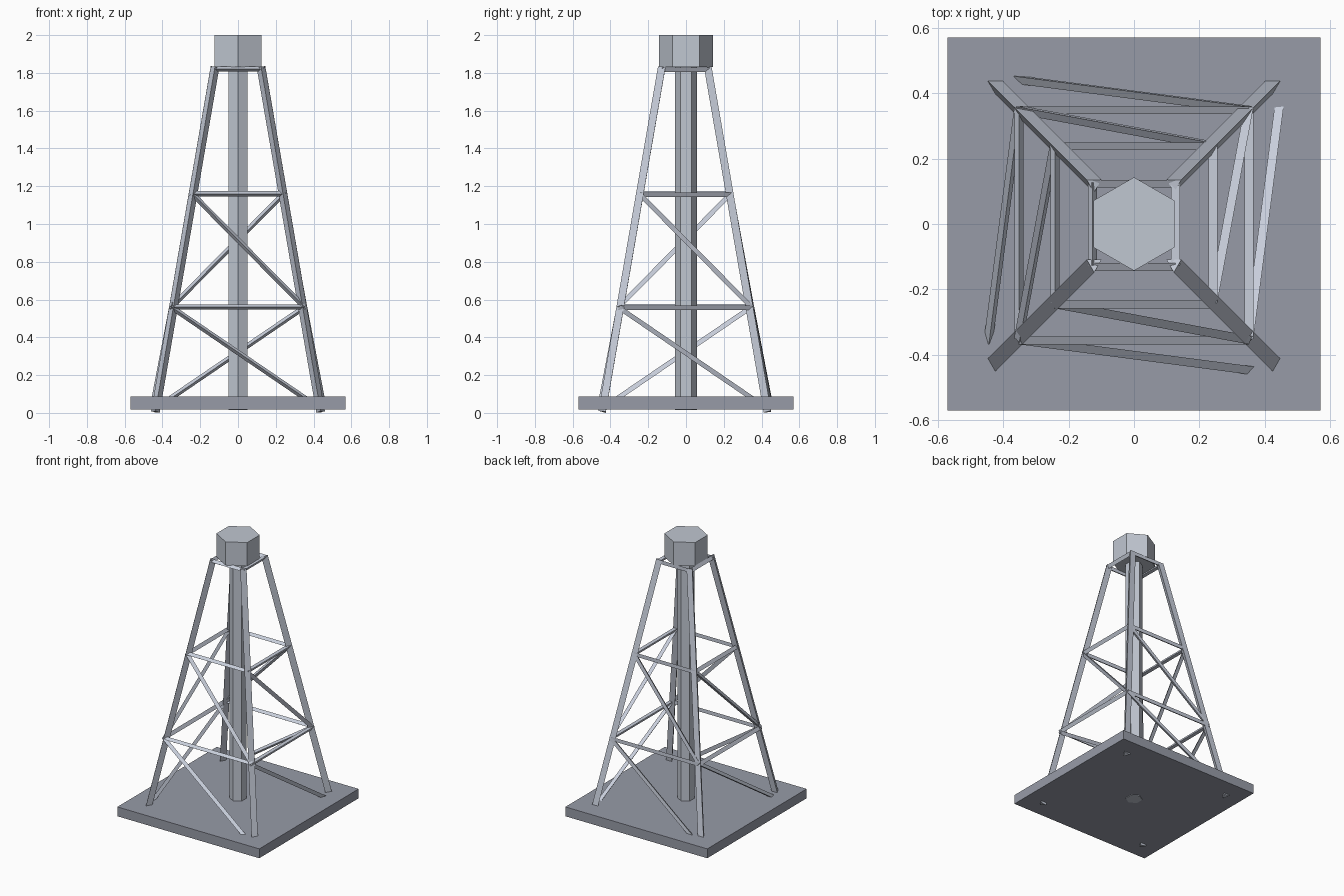
import bpy
import bmesh
from math import sin, cos, tau
from mathutils import Vector

if "Cube" in bpy.data.objects:
    bpy.data.objects.remove(bpy.data.objects["Cube"], do_unlink=True)


def material(name, rgb):
    mat = bpy.data.materials.new(name)
    mat.use_nodes = True
    color = (*rgb, 1)
    mat.diffuse_color = color
    mat.node_tree.nodes["Principled BSDF"].inputs["Base Color"].default_value = color
    return mat


concrete = material("dark grey base", (0.31, 0.33, 0.39))
steel = material("light steel", (0.58, 0.62, 0.71))
grey = material("grey metal", (0.53, 0.57, 0.64))


def add_object(name, bm, mat):
    bmesh.ops.recalc_face_normals(bm, faces=bm.faces)
    mesh = bpy.data.meshes.new(name)
    bm.to_mesh(mesh)
    bm.free()
    mesh.materials.append(mat)
    obj = bpy.data.objects.new(name, mesh)
    bpy.context.collection.objects.link(obj)
    return obj


def beam(name, start, end, radius, sides, mat):
    """Prism between two points, with its first edge towards the front."""
    start, end = Vector(start), Vector(end)
    turn = Vector((0, 0, 1)).rotation_difference(end - start)
    ring = [turn @ Vector((radius * sin(tau * i / sides),
                           -radius * cos(tau * i / sides), 0))
            for i in range(sides)]
    bm = bmesh.new()
    low = [bm.verts.new(start + v) for v in ring]
    high = [bm.verts.new(end + v) for v in ring]
    bm.faces.new(low)
    bm.faces.new(high)
    for i in range(sides):
        j = (i + 1) % sides
        bm.faces.new((low[i], low[j], high[j], high[i]))
    return add_object(name, bm, mat)


# Base slab
bm = bmesh.new()
bmesh.ops.create_cube(bm, size=1)
bmesh.ops.scale(bm, vec=(1.14, 1.14, 0.068), verts=bm.verts)
bmesh.ops.translate(bm, vec=(0, 0, 0.052), verts=bm.verts)
add_object("base_slab", bm, concrete)

# Central pipe and the cap on top
beam("central_pipe", (0, 0, 0.014), (0, 0, 1.85), 0.057, 6, grey)
beam("top_cap", (0, 0, 1.83), (0, 0, 2), 0.143, 6, grey)

# Each face of the tower runs from one corner to the next
corners = [("back_left", 1, 1), ("front_left", 1, -1),
           ("front_right", -1, -1), ("back_right", -1, 1)]
sides = ["left", "front", "right", "back"]
levels = [("lower", 0.352, 0.56), ("middle", 0.242, 1.16), ("top", 0.127, 1.82)]
BAR = 0.016

for k, side in enumerate(sides):
    corner, ax, ay = corners[k]
    _, bx, by = corners[(k + 1) % 4]

    # Leaning leg
    beam(corner + "_leg", (0.4375 * ax, 0.4375 * ay, 0.0064),
         (0.122 * ax, 0.122 * ay, 1.83), 0.0265, 3, steel)

    # Horizontal bars
    for level, d, z in levels:
        beam(f"{side}_{level}_bar", (d * ax, d * ay, z), (d * bx, d * by, z),
             BAR, 3, steel)

    # Diagonal braces: the lowest one starts on the slab, beside the leg
    along = Vector(((bx - ax) / 2, (by - ay) / 2, 0))
    out = Vector(((ax + bx) / 2, (ay + by) / 2, 0))
    foot = out * 0.445 - along * 0.36 + Vector((0, 0, 0.075))
    (_, d0, z0), (_, d1, z1), _ = levels
    beam(side + "_lower_brace", foot, (d0 * bx, d0 * by, z0), BAR, 3, steel)
    beam(side + "_upper_brace", (d0 * ax, d0 * ay, z0), (d1 * bx, d1 * by, z1),
         BAR, 3, steel)
